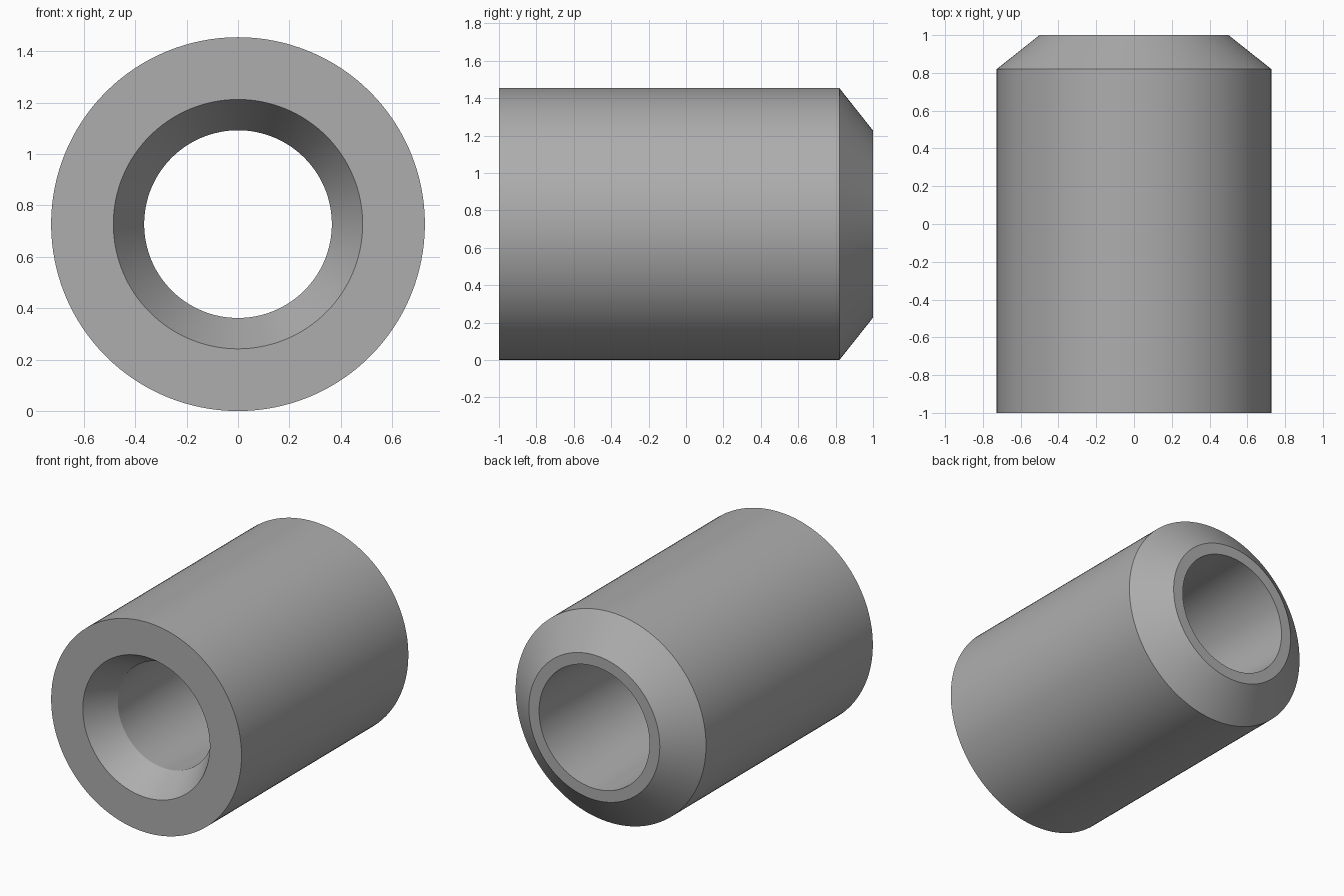
import bpy, bmesh, math
from mathutils import Vector

cube = bpy.data.objects.get("Cube")
if cube:
    bpy.data.objects.remove(cube, do_unlink=True)

RADIUS = 0.727
SEGMENTS = 128

# Closed wall section as (radius, y): outer wall, weld bevel, bore, countersink
SECTION = [
    (RADIUS, -1.0), (RADIUS, 0.82), (0.5, 1.0),
    (0.422, 1.0), (0.365, -0.79), (0.485, -1.0),
]

# Plain grey metal
steel = bpy.data.materials.new("grey steel")
steel.use_nodes = True
GREY = (0.42, 0.42, 0.42, 1)
steel.diffuse_color = GREY
steel.node_tree.nodes["Principled BSDF"].inputs["Base Color"].default_value = GREY

# Revolve the section around the lengthwise axis
bm = bmesh.new()
verts = [bm.verts.new((r, y, RADIUS)) for r, y in SECTION]
edges = [bm.edges.new((verts[i - 1], v)) for i, v in enumerate(verts)]
bmesh.ops.spin(bm, geom=verts + edges, cent=Vector((0, 0, RADIUS)), axis=(0, 1, 0),
               angle=math.tau, steps=SEGMENTS, use_merge=True)
bmesh.ops.remove_doubles(bm, verts=bm.verts, dist=0.0001)
bmesh.ops.recalc_face_normals(bm, faces=bm.faces)

mesh = bpy.data.meshes.new("bevelled_sleeve")
bm.to_mesh(mesh)
bm.free()
mesh.materials.append(steel)
sleeve = bpy.data.objects.new("bevelled_sleeve", mesh)
bpy.context.collection.objects.link(sleeve)

# Round walls smooth, rims sharp
bpy.ops.object.select_all(action='DESELECT')
sleeve.select_set(True)
bpy.context.view_layer.objects.active = sleeve
bpy.ops.object.shade_smooth_by_angle(angle=math.radians(20))
